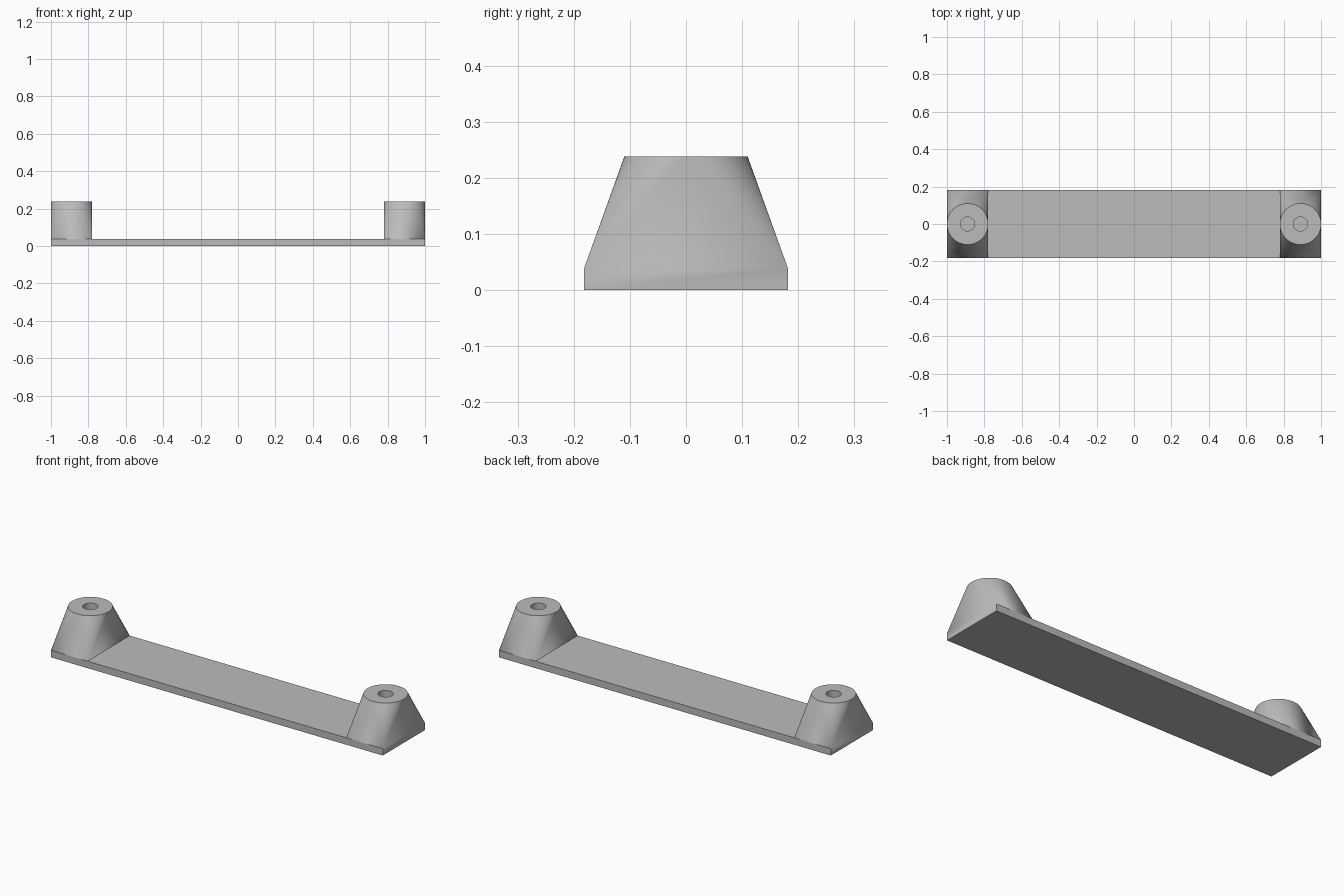
import bpy, bmesh
from math import cos, sin, pi, radians

if "Cube" in bpy.data.objects:
    bpy.data.objects.remove(bpy.data.objects["Cube"], do_unlink=True)

HALF_L, HALF_W, BASE_H, TOP = 1.0, 0.182, 0.038, 0.238
INNER = 0.78                       # inner edge of each post
CX = (HALF_L + INNER) / 2          # post axis
R, HOLE_R, HOLE_Z = (HALF_L - INNER) / 2, 0.038, BASE_H
SEG = 64

mat = bpy.data.materials.new("plain grey")
mat.use_nodes = True
grey = (0.5, 0.5, 0.5, 1)
mat.diffuse_color = grey
mat.node_tree.nodes["Principled BSDF"].inputs["Base Color"].default_value = grey

bm = bmesh.new()


def ring(cx, r, z):
    return [bm.verts.new((cx + r * cos(2 * pi * i / SEG), r * sin(2 * pi * i / SEG), z))
            for i in range(SEG)]


def bridge(a, b):
    for i in range(SEG):
        j = (i + 1) % SEG
        bm.faces.new((a[i], a[j], b[j], b[i]))


# Flat bar: four cross-sections along its length
xs = (-HALF_L, -INNER, INNER, HALF_L)
bar = {(i, s, z): bm.verts.new((x, s * HALF_W, z))
       for i, x in enumerate(xs) for s in (-1, 1) for z in (0, BASE_H)}
for i in range(3):
    for quad in (((-1, 0), (1, 0)), ((-1, 0), (-1, BASE_H)), ((1, 0), (1, BASE_H))):
        a, b = quad
        bm.faces.new((bar[(i, *a)], bar[(i + 1, *a)], bar[(i + 1, *b)], bar[(i, *b)]))
for i in (0, 3):
    bm.faces.new([bar[(i, s, z)] for s, z in ((-1, 0), (1, 0), (1, BASE_H), (-1, BASE_H))])
bm.faces.new([bar[(i, s, BASE_H)] for i, s in ((1, -1), (2, -1), (2, 1), (1, 1))])

# Posts: rectangle blended into a round top with a blind screw hole
for cx, lo, hi in ((-CX, 0, 1), (CX, 2, 3)):
    rim, lip, floor = ring(cx, R, TOP), ring(cx, HOLE_R, TOP), ring(cx, HOLE_R, HOLE_Z)
    bridge(rim, lip)
    bridge(lip, floor)
    bm.faces.new(floor)
    corners = [bar[(i, s, BASE_H)] for i, s in ((hi, 1), (lo, 1), (lo, -1), (hi, -1))]
    q = SEG // 4
    for k, corner in enumerate(corners):
        for i in range(k * q, (k + 1) * q):
            bm.faces.new((corner, rim[i], rim[(i + 1) % SEG]))
        bm.faces.new((corner, corners[k - 1], rim[k * q]))

bmesh.ops.recalc_face_normals(bm, faces=bm.faces)
mesh = bpy.data.meshes.new("mounting_bar")
bm.to_mesh(mesh)
bm.free()
mesh.materials.append(mat)
obj = bpy.data.objects.new("mounting_bar", mesh)
bpy.context.collection.objects.link(obj)

bpy.ops.object.select_all(action="DESELECT")
obj.select_set(True)
bpy.context.view_layer.objects.active = obj
bpy.ops.object.shade_smooth_by_angle(angle=radians(15))
